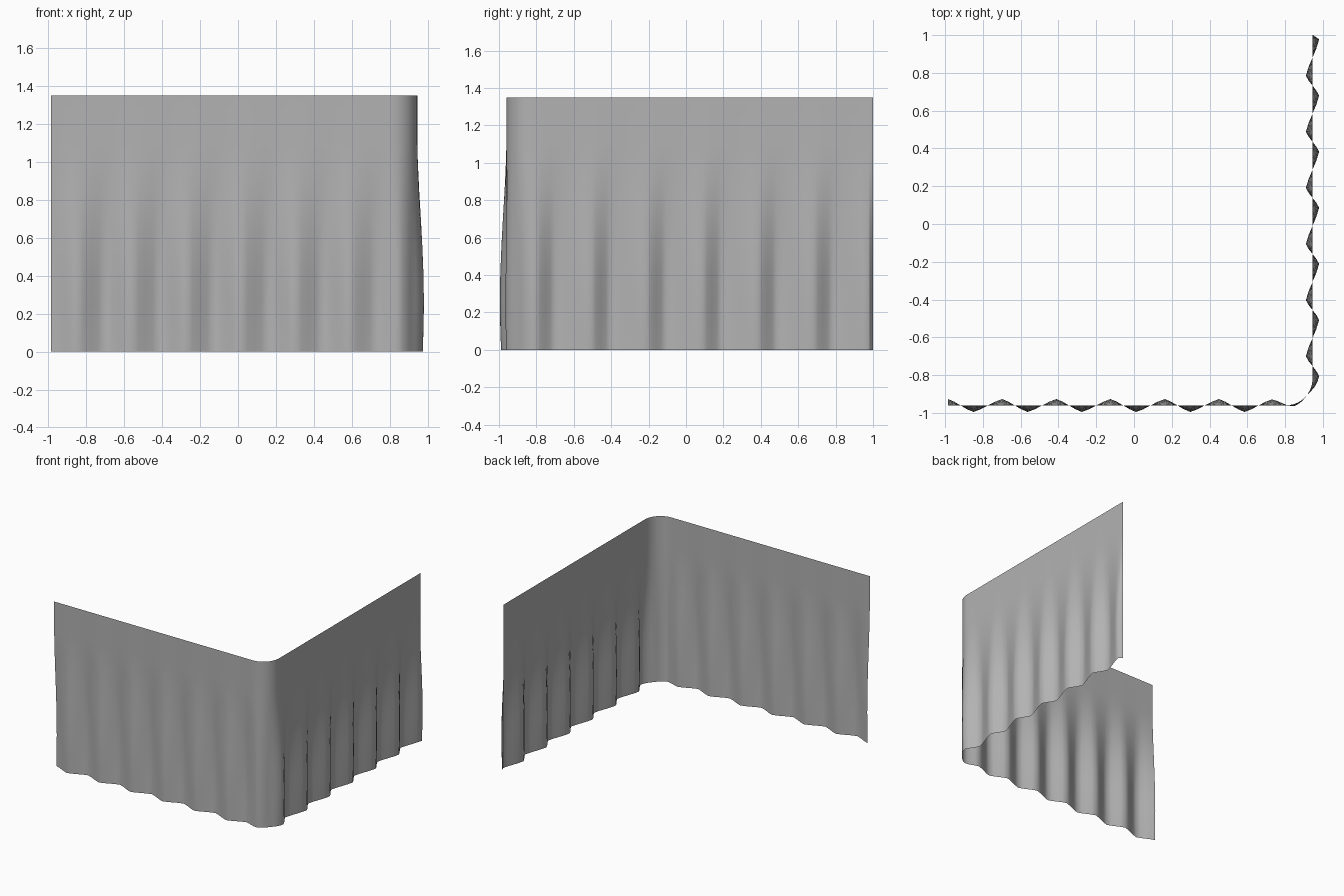
import bpy, bmesh, math

if "Cube" in bpy.data.objects:
    bpy.data.objects.remove(bpy.data.objects["Cube"])

H = 1.35
X0, YF, XR, Y1, R = -0.985, -0.96, 0.945, 1.0, 0.14
L1 = XR - R - X0
L2 = math.pi / 2 * R

# Fold extremes along the curtain: (arc length, outward amount from -1 to 1)
keys = []
for i in range(6):
    keys += [(0.287 * i, -0.95), (0.287 * i + 0.135, 1)]
keys += [(1.715, -0.9), (1.83, 0.3), (1.92, 0.0)]
for i in range(7):
    y = -0.805 + 0.297 * i
    s = L1 + L2 + y - (YF + R)
    keys.append((s, 1))
    if i < 6:
        keys.append((s + 0.105, -1))
keys.append((L1 + L2 + Y1 - (YF + R), 0.1))


def path(s):
    """Point and outward normal on the rounded L-shaped rail."""
    if s < L1:
        return X0 + s, YF, 0, -1
    if s < L1 + L2:
        a = (s - L1) / R - math.pi / 2
        c, d = math.cos(a), math.sin(a)
        return XR - R + R * c, YF + R + R * d, c, d
    return XR, YF + R + s - L1 - L2, 1, 0


# Fold depth by height: flat near the rail, deepest just above the hem
depth = [(0, .029), (.12, .033), (.25, .035), (.4, .033), (.55, .027), (.7, .019),
         (.85, .010), (1.0, .003), (1.1, 0), (H, 0)]

# Columns sampled between fold extremes, with fairly straight flanks
cols = []
for (s0, a0), (s1, a1) in zip(keys, keys[1:]):
    for k in range(4):
        t = k / 4
        e = 0.6 * t + 0.2 * (1 - math.cos(math.pi * t))
        cols.append((s0 + (s1 - s0) * t, a0 + (a1 - a0) * e))
cols.append(keys[-1])

# Curtain sheet
bm = bmesh.new()
grid = []
for s, a in cols:
    x, y, nx, ny = path(s)
    grid.append([bm.verts.new((x + nx * a * d, y + ny * a * d, z)) for z, d in depth])
for c0, c1 in zip(grid, grid[1:]):
    for j in range(len(depth) - 1):
        bm.faces.new((c0[j], c1[j], c1[j + 1], c0[j + 1]))
for f in bm.faces:
    f.smooth = True
me = bpy.data.meshes.new("curtain")
bm.to_mesh(me)
bm.free()

# Dark grey cloth
cloth = bpy.data.materials.new("grey_cloth")
cloth.diffuse_color = (0.45, 0.45, 0.45, 1)
cloth.use_nodes = True
cloth.node_tree.nodes["Principled BSDF"].inputs["Base Color"].default_value = cloth.diffuse_color
me.materials.append(cloth)
bpy.context.collection.objects.link(bpy.data.objects.new("curtain", me))
